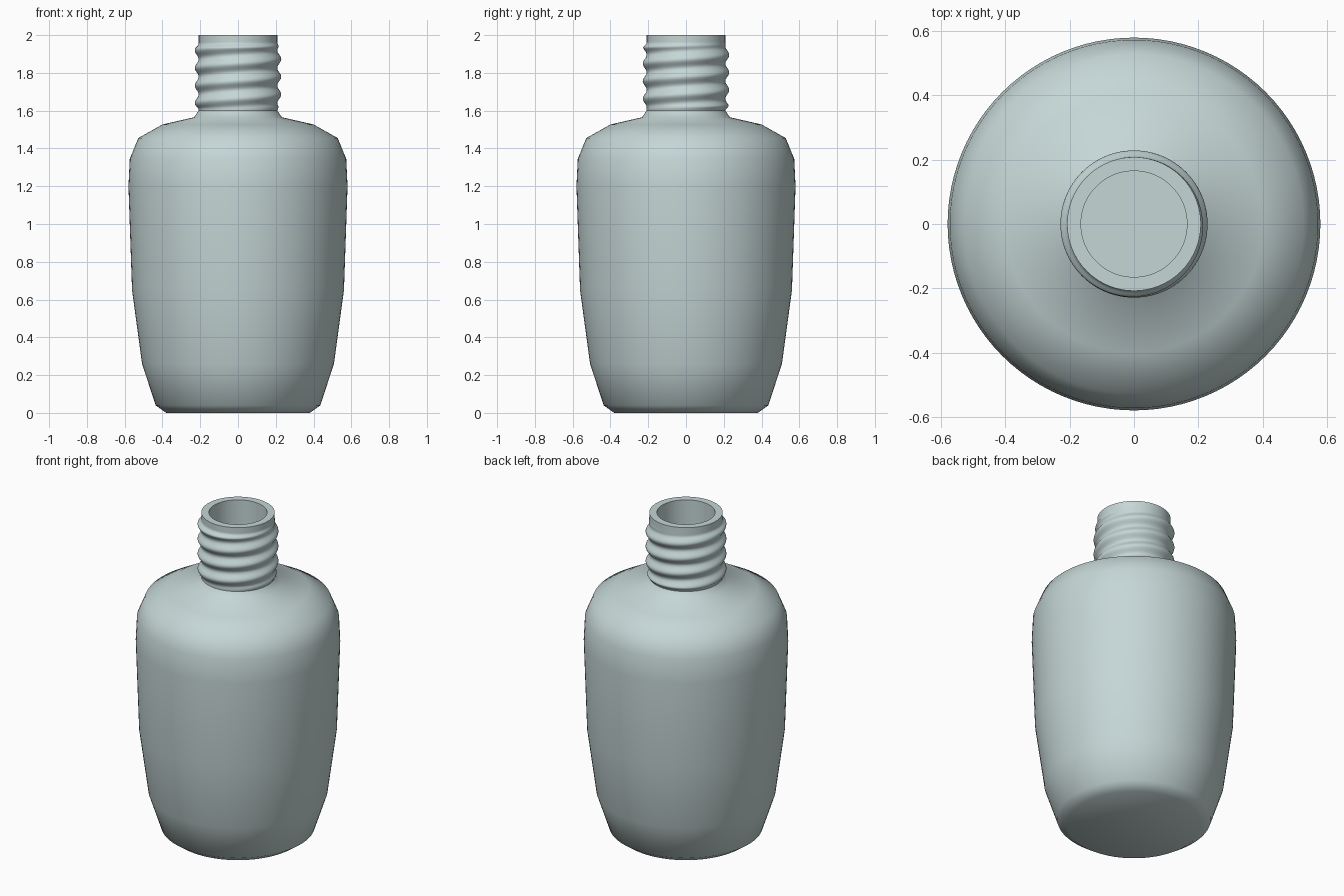
import bpy, bmesh, math

cube = bpy.data.objects.get("Cube")
if cube:
    bpy.data.objects.remove(cube, do_unlink=True)

glass = bpy.data.materials.new("pale blue grey")
glass.use_nodes = True
colour = (0.56, 0.67, 0.67, 1)
glass.diffuse_color = colour
glass.node_tree.nodes["Principled BSDF"].inputs["Base Color"].default_value = colour

SEGMENTS = 96
PITCH = 0.093
CREST = 1.64          # height of the lowest crest on the -x side
NECK_LOW, NECK_HIGH, NECK_ROWS = 1.60, 2.0, 72


def ramp(value, low, high):
    t = min(1, max(0, (value - low) / (high - low)))
    return t * t * (3 - 2 * t)


def thread_radius(z, angle):
    """Neck radius with a right-handed helical ridge that fades at both ends."""
    turn = (z - CREST) / PITCH - (angle - math.pi) / math.tau
    ridge = 0.5 + 0.5 * math.cos(math.tau * turn)
    fade = ramp(z, 1.60, 1.63) * (1 - ramp(z, 1.93, 1.96))
    return 0.208 + 0.021 * ridge * fade


def lathe(name, rows, cap_start=False, cap_end=False):
    """Join rings of (height, radius function) into a smooth turned surface."""
    bm = bmesh.new()
    rings = []
    for z, radius in rows:
        ring = []
        for i in range(SEGMENTS):
            a = math.tau * i / SEGMENTS
            r = radius(z, a)
            ring.append(bm.verts.new((r * math.cos(a), r * math.sin(a), z)))
        rings.append(ring)
    for low, high in zip(rings, rings[1:]):
        for i in range(SEGMENTS):
            j = (i + 1) % SEGMENTS
            bm.faces.new((low[i], low[j], high[j], high[i]))
    if cap_start:
        bm.faces.new(rings[0][::-1])
    if cap_end:
        bm.faces.new(rings[-1])
    mesh = bpy.data.meshes.new(name)
    bm.to_mesh(mesh)
    bm.free()
    mesh.materials.append(glass)
    obj = bpy.data.objects.new(name, mesh)
    bpy.context.collection.objects.link(obj)
    bpy.ops.object.select_all(action="DESELECT")
    obj.select_set(True)
    bpy.context.view_layer.objects.active = obj
    bpy.ops.object.shade_smooth_by_angle(angle=math.radians(50))
    return obj


def turned(profile):
    return [(z, lambda _z, _a, r=r: r) for r, z in profile]


# Body: tapered foot, full belly and rounded shoulder up to the neck collar
body = [(0.38, 0), (0.436, 0.04), (0.508, 0.26), (0.561, 0.65), (0.58, 1.2),
        (0.573, 1.345), (0.528, 1.455), (0.40, 1.527), (0.233, 1.565), (0.208, 1.60)]
lathe("bottle_body", turned(body), cap_start=True)

# Neck: threaded wall, flat lip, and the hollow inside down to its floor
step = (NECK_HIGH - NECK_LOW) / NECK_ROWS
neck = [(NECK_LOW + step * k, thread_radius) for k in range(NECK_ROWS + 1)]
lathe("threaded_neck", neck)
lathe("neck_lip", turned([(0.208, 2.0), (0.165, 2.0)]))

inside = [(0.165, 2.0), (0.165, 1.56), (0.36, 1.48), (0.48, 1.42), (0.53, 1.2),
          (0.51, 0.65), (0.46, 0.26), (0.38, 0.06)]
lathe("bottle_inside", turned(inside), cap_end=True)
